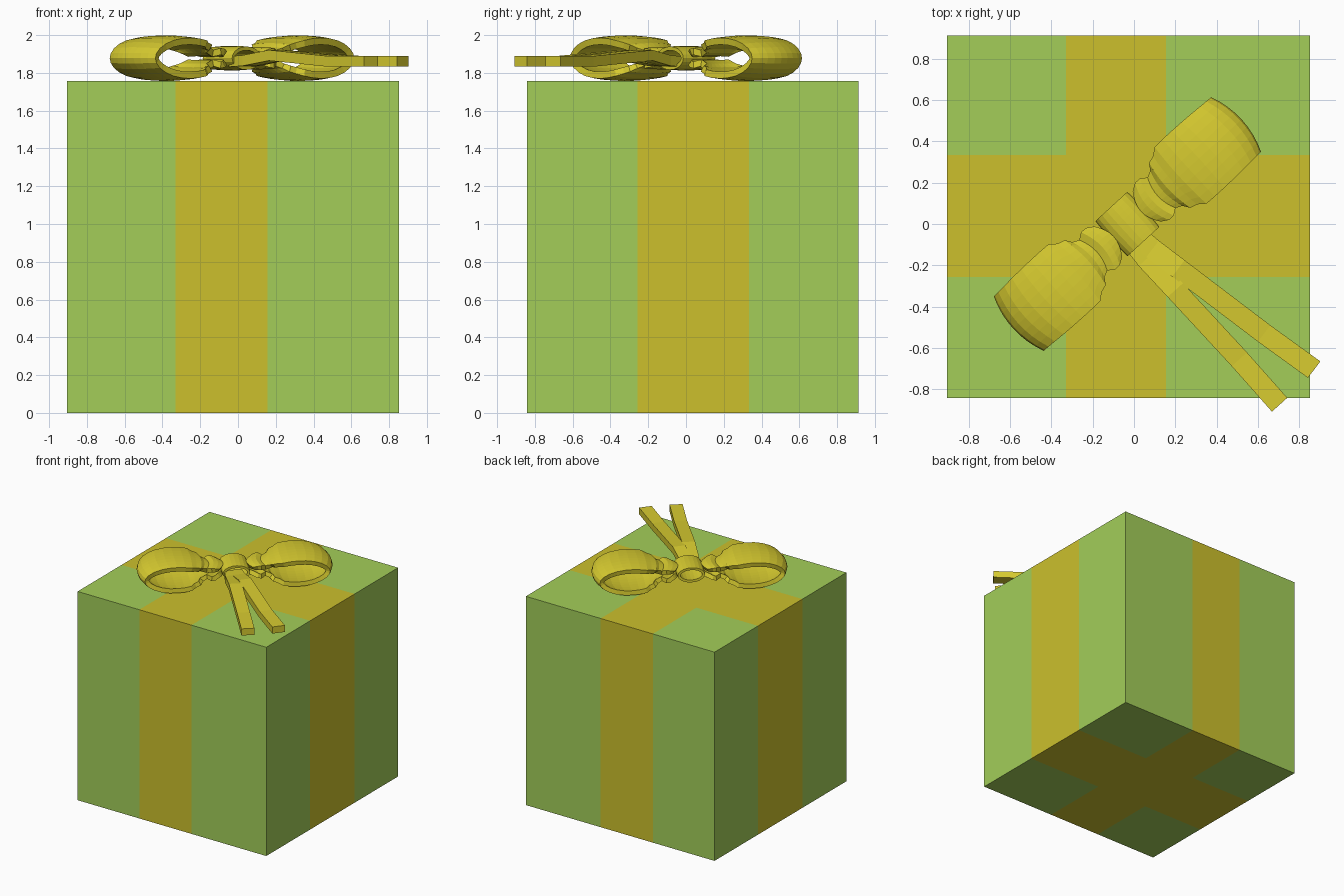
import bpy, bmesh, math
from mathutils import Vector, Matrix

if "Cube" in bpy.data.objects:
    bpy.data.objects.remove(bpy.data.objects["Cube"])


def material(name, rgb):
    lin = [(c / 255 / 12.92) if c < 11 else ((c / 255 + 0.055) / 1.055) ** 2.4 for c in rgb]
    m = bpy.data.materials.new(name)
    m.diffuse_color = (*lin, 1)
    m.use_nodes = True
    m.node_tree.nodes["Principled BSDF"].inputs["Base Color"].default_value = m.diffuse_color
    return m


GREEN = material("green paper", (163, 206, 89))
GOLD = material("gold band", (204, 192, 44))
BOW = material("gold bow", (216, 204, 48))


def make_object(name, bm, mats):
    me = bpy.data.meshes.new(name)
    bm.to_mesh(me)
    bm.free()
    ob = bpy.data.objects.new(name, me)
    bpy.context.collection.objects.link(ob)
    for m in mats:
        me.materials.append(m)
    return ob


# Box with painted ribbon bands, cut into its faces
X0, X1, Y0, Y1, H = -0.905, 0.853, -0.842, 0.913, 1.758
BX, BY = (-0.33, 0.156), (-0.257, 0.334)
bm = bmesh.new()
bmesh.ops.create_cube(bm, size=1, matrix=Matrix.Translation(((X0 + X1) / 2, (Y0 + Y1) / 2, H / 2))
                      @ Matrix.Diagonal((X1 - X0, Y1 - Y0, H, 1)))
cuts = [((x, 0, 0), (1, 0, 0)) for x in BX] + [((0, y, 0), (0, 1, 0)) for y in BY]
for co, no in cuts:
    bmesh.ops.bisect_plane(bm, geom=bm.verts[:] + bm.edges[:] + bm.faces[:],
                           plane_co=co, plane_no=no)
for f in bm.faces:
    c = f.calc_center_median()
    f.material_index = int(BX[0] < c.x < BX[1] or BY[0] < c.y < BY[1])
make_object("gift_box", bm, [GREEN, GOLD])

# Bow frame: loops run along a diagonal of the lid
CENTRE = Vector((-0.032, 0.0, 1.878))
ANGLE = math.radians(42.5)


def ribbon_loop(name, profile, angle, mid_u, bulge, thick, closed=False):
    """Sweep (u, z, half width) profile across the ribbon, edges drawn inward."""
    u = Vector((math.cos(angle), math.sin(angle), 0))
    v = Vector((u.y, -u.x, 0))
    n = 8
    bm = bmesh.new()
    rows = []
    for pu, pz, hw in profile:
        row = []
        for j in range(n + 1):
            t = 2 * j / n - 1
            k = 1 - bulge * t * t
            p = CENTRE + u * (mid_u + (pu - mid_u) * k) + v * (hw * t)
            p.z += pz * k
            row.append(bm.verts.new(p))
        rows.append(row)
    if closed:
        rows.append(rows[0])
    for a, b in zip(rows, rows[1:]):
        for j in range(n):
            bm.faces.new((a[j], a[j + 1], b[j + 1], b[j]))
    ob = make_object(name, bm, [BOW])
    mod = ob.modifiers.new("thickness", 'SOLIDIFY')
    mod.thickness = thick
    mod.offset = -1
    return ob


# Two big loops with a gathered neck
top = [(0.09, 0.04, 0.10), (0.13, 0.055, 0.122), (0.165, 0.06, 0.122), (0.20, 0.048, 0.10),
       (0.235, 0.06, 0.115), (0.26, 0.08, 0.148), (0.30, 0.092, 0.158), (0.34, 0.106, 0.186),
       (0.40, 0.116, 0.188), (0.47, 0.121, 0.188), (0.54, 0.118, 0.187), (0.61, 0.106, 0.185),
       (0.67, 0.085, 0.182), (0.715, 0.058, 0.18), (0.742, 0.028, 0.179)]
loop = top + [(0.75, 0, 0.179)] + [(u, -z, w) for u, z, w in reversed(top)]
for name, turn in (("bow_loop_right", 0), ("bow_loop_left", math.pi)):
    ribbon_loop(name, loop, ANGLE + turn, 0.42, 0.11, 0.036)

# Knot ring in the middle
ring = [(-0.11 * math.cos(a), 0.065 * math.sin(a), 0.115)
        for a in (2 * math.pi * i / 20 for i in range(20))]
ribbon_loop("bow_knot", ring, ANGLE, 0, 0.05, 0.02, closed=True)


# Two wavy tails
def tail(name, path, width=0.1, thick=0.056):
    pts = [Vector(p) for p in path]
    d = (pts[-1] - pts[0])
    side = Vector((-d.y, d.x, 0)).normalized() * width / 2
    up = Vector((0, 0, thick / 2))
    bm = bmesh.new()
    rings = [[bm.verts.new(p + o) for o in (side + up, -side + up, -side - up, side - up)]
             for p in pts]
    for a, b in zip(rings, rings[1:]):
        for i in range(4):
            bm.faces.new((a[i], a[(i + 1) % 4], b[(i + 1) % 4], b[i]))
    bm.faces.new(rings[0])
    bm.faces.new(rings[-1])
    bmesh.ops.recalc_face_normals(bm, faces=bm.faces)
    make_object(name, bm, [BOW])


tail("bow_tail_left", [(-0.01, -0.08, 1.86), (0.06, -0.17, 1.865), (0.20, -0.32, 1.893),
                       (0.51, -0.655, 1.861), (0.705, -0.875, 1.861)])
tail("bow_tail_right", [(0.02, -0.06, 1.86), (0.09, -0.12, 1.865), (0.215, -0.215, 1.893),
                        (0.63, -0.53, 1.861), (0.872, -0.705, 1.861)])
